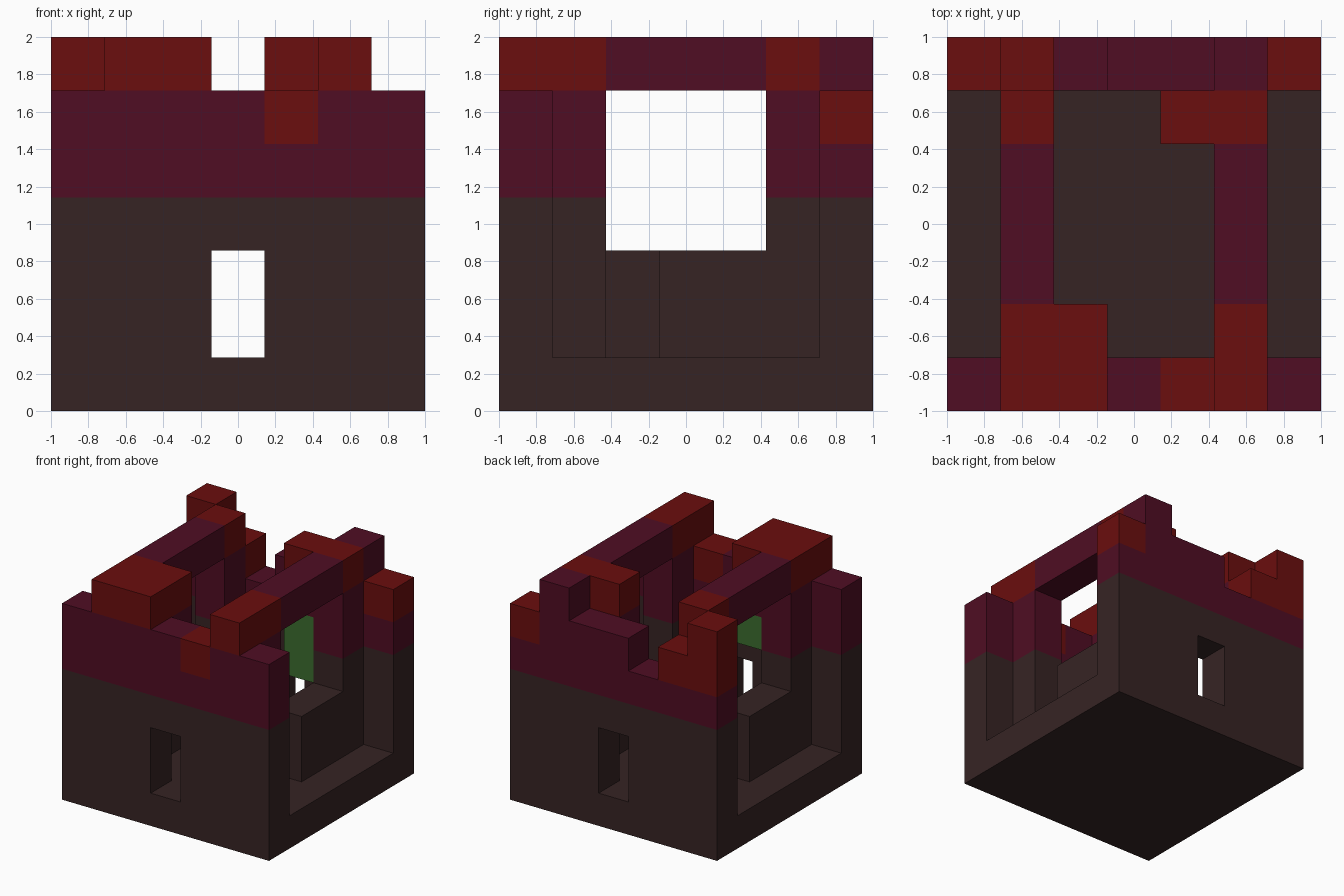
import bpy
import bmesh
from mathutils import Vector

cube = bpy.data.objects.get("Cube")
if cube:
    bpy.data.objects.remove(cube, do_unlink=True)

N = 7             # blocks per side
S = 2 / N         # block size


def material(name, rgb):
    m = bpy.data.materials.new(name)
    m.use_nodes = True
    col = (*rgb, 1)
    m.diffuse_color = col
    m.node_tree.nodes["Principled BSDF"].inputs["Base Color"].default_value = col
    return m


MATS = [material("dark_brown_stone", (0.037, 0.0176, 0.0176)),
        material("plum_stone", (0.08, 0.004, 0.0168)),
        material("red_stone", (0.147, 0.0044, 0.0044)),
        material("green_vine", (0.045, 0.15, 0.028))]
BROWN, PLUM, RED, GREEN = range(4)

blocks = {}       # (i, j, k) -> (part name, colour)


def fill(part, xs, ys, zs, colour=None):
    """Fill a range of blocks; stone is brown low down and plum above."""
    for i in xs:
        for j in ys:
            for k in zs:
                c = colour if colour is not None else (PLUM if k > 3 else BROWN)
                blocks[i, j, k] = (part, c)


def carve(xs, ys, zs):
    for i in xs:
        for j in ys:
            for k in zs:
                blocks.pop((i, j, k), None)


ALL, INNER, MID = range(N), range(1, 6), range(2, 5)

# Floor slab
fill("floor_slab", ALL, ALL, [0])

# Front and back walls with ragged tops and a narrow window each
for part, j, tops in (("front_wall", 0, (6, 7, 7, 6, 6, 7, 6)),
                      ("back_wall", 6, (7, 6, 5, 6, 6, 7, 6))):
    for i, top in enumerate(tops):
        fill(part, [i], [j], range(1, top))
    carve([3], [j], [1, 2])

# Side walls: corner piers, low sill with a doorway, lintel beam above
for side, i, door in (("right", 1, 4), ("left", 5, 2)):
    fill(side + "_wall", [i], INNER, range(1, 6))
    carve([i], MID, range(3, 6))
    carve([i], [door], [1, 2])
    fill(side + "_lintel", [i], INNER, [6])

# Corner roof remnants with hanging vines
for part, i, j, vine in (("front_roof_corner", 2, 1, [4]),
                         ("back_roof_corner", 4, 5, [3, 4])):
    fill(part, [i], [j], [5])
    fill(part, [i], [j], [6], RED)
    fill(part.replace("roof_corner", "vine"), [i], [j], vine, GREEN)

# Red blocks along the broken crown
CROWN = [(1, 0, 6), (2, 0, 6), (5, 0, 6), (1, 1, 6), (5, 1, 6), (1, 5, 6),
         (5, 5, 6), (0, 6, 6), (0, 6, 5), (1, 6, 5), (6, 6, 5), (4, 0, 5)]
for cell in CROWN:
    blocks[cell] = (blocks[cell][0], RED)

# Mesh each part from its exposed block faces
AXES = [Vector(v) for v in ((1, 0, 0), (0, 1, 0), (0, 0, 1))]
ORIGIN = Vector((-1, -1, 0))


def build(part):
    bm = bmesh.new()
    for cell, (owner, colour) in blocks.items():
        if owner != part:
            continue
        centre = Vector(cell) + Vector((0.5, 0.5, 0.5))
        for a in range(3):
            for sign in (1, -1):
                n = AXES[a] * sign
                if tuple(int(c + d) for c, d in zip(cell, n)) in blocks:
                    continue
                u = AXES[(a + 1) % 3] * sign
                v = AXES[(a + 2) % 3]
                ring = [centre + (n + u * p + v * q) / 2
                        for p, q in ((-1, -1), (1, -1), (1, 1), (-1, 1))]
                f = bm.faces.new([bm.verts.new(ORIGIN + c * S) for c in ring])
                f.material_index = colour
    bmesh.ops.remove_doubles(bm, verts=bm.verts, dist=0.001)
    mesh = bpy.data.meshes.new(part)
    for m in MATS:
        mesh.materials.append(m)
    bm.to_mesh(mesh)
    bm.free()
    bpy.context.collection.objects.link(bpy.data.objects.new(part, mesh))


for part in sorted({owner for owner, _ in blocks.values()}):
    build(part)
